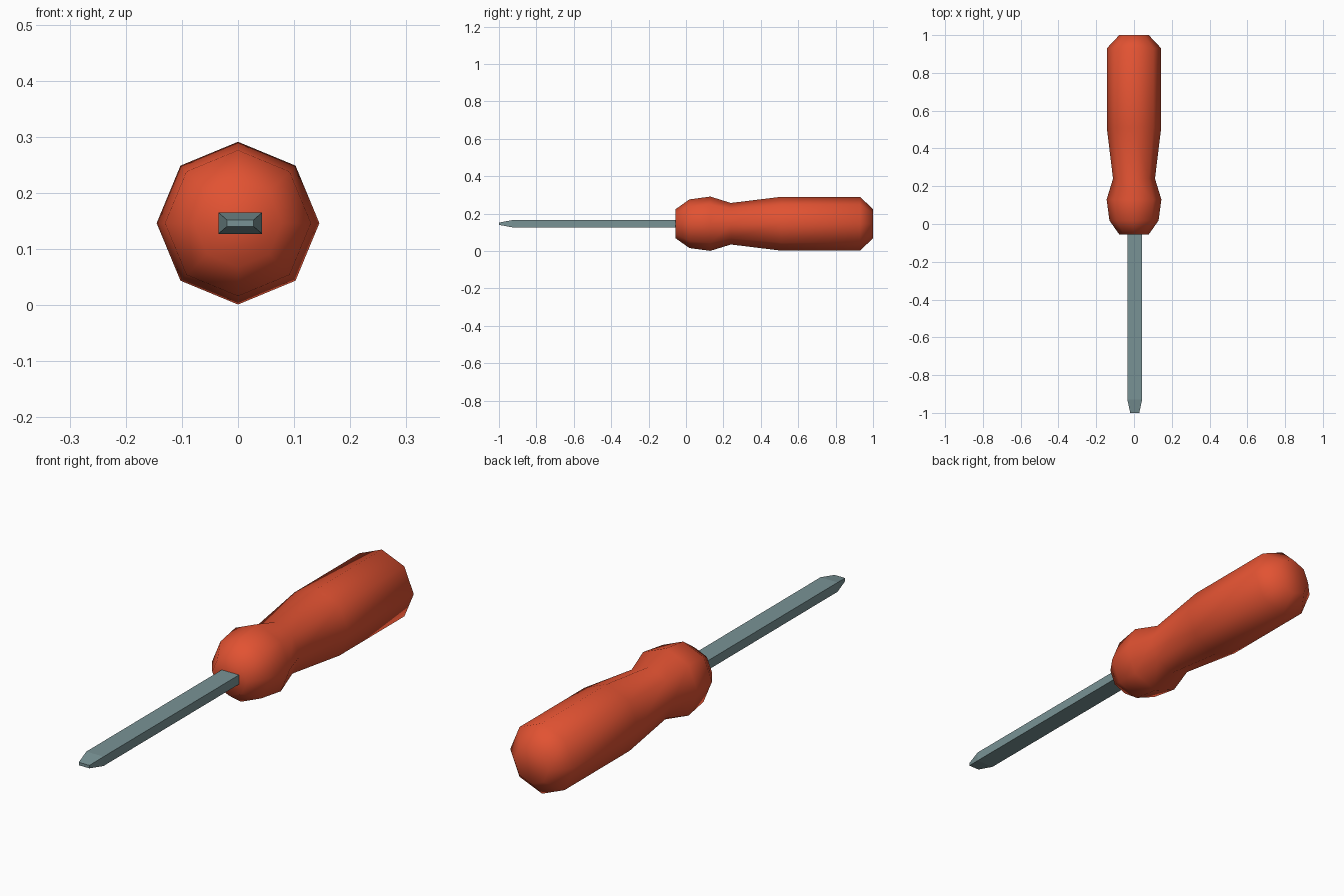
import bpy, bmesh, math

if "Cube" in bpy.data.objects:
    bpy.data.objects.remove(bpy.data.objects["Cube"])

CENTRE_Z = 0.146


def material(name, colour):
    mat = bpy.data.materials.new(name)
    mat.diffuse_color = (*colour, 1)
    mat.use_nodes = True
    mat.node_tree.nodes["Principled BSDF"].inputs["Base Color"].default_value = mat.diffuse_color
    return mat


def loft(name, rings, mat, smooth):
    """Skin a closed solid through a list of equal-sized point rings."""
    bm = bmesh.new()
    loops = [[bm.verts.new(p) for p in ring] for ring in rings]
    n = len(loops[0])
    for a, b in zip(loops, loops[1:]):
        for i in range(n):
            j = (i + 1) % n
            bm.faces.new((a[i], a[j], b[j], b[i]))
    bm.faces.new(loops[0])
    bm.faces.new(loops[-1])
    bmesh.ops.recalc_face_normals(bm, faces=bm.faces)
    for f in bm.faces:
        f.smooth = smooth
    mesh = bpy.data.meshes.new(name)
    bm.to_mesh(mesh)
    bm.free()
    mesh.materials.append(mat)
    obj = bpy.data.objects.new(name, mesh)
    bpy.context.collection.objects.link(obj)


def octagon(y, r):
    return [(r * math.cos(k * math.pi / 4), y, CENTRE_Z + r * math.sin(k * math.pi / 4))
            for k in range(8)]


def rectangle(y, hx, hz):
    return [(0.004 + sx * hx, y, CENTRE_Z + sz * hz)
            for sx, sz in ((-1, -1), (1, -1), (1, 1), (-1, 1))]


red = material("handle red", (0.76, 0.085, 0.032))
steel = material("steel grey", (0.19, 0.29, 0.30))

# Eight-sided handle: bulged collar, narrow neck, straight grip, bevelled end
profile = [(-0.055, 0.078), (0.018, 0.13), (0.13, 0.145), (0.24, 0.111),
           (0.51, 0.144), (0.93, 0.144), (1.0, 0.078)]
loft("handle", [octagon(y, r) for y, r in profile], red, True)

# Flat rectangular blade with a tapered tip, its root sunk in the handle
blade = [(-1.0, 0.024, 0.006), (-0.93, 0.039, 0.019), (-0.03, 0.039, 0.019)]
loft("blade", [rectangle(*s) for s in blade], steel, False)
